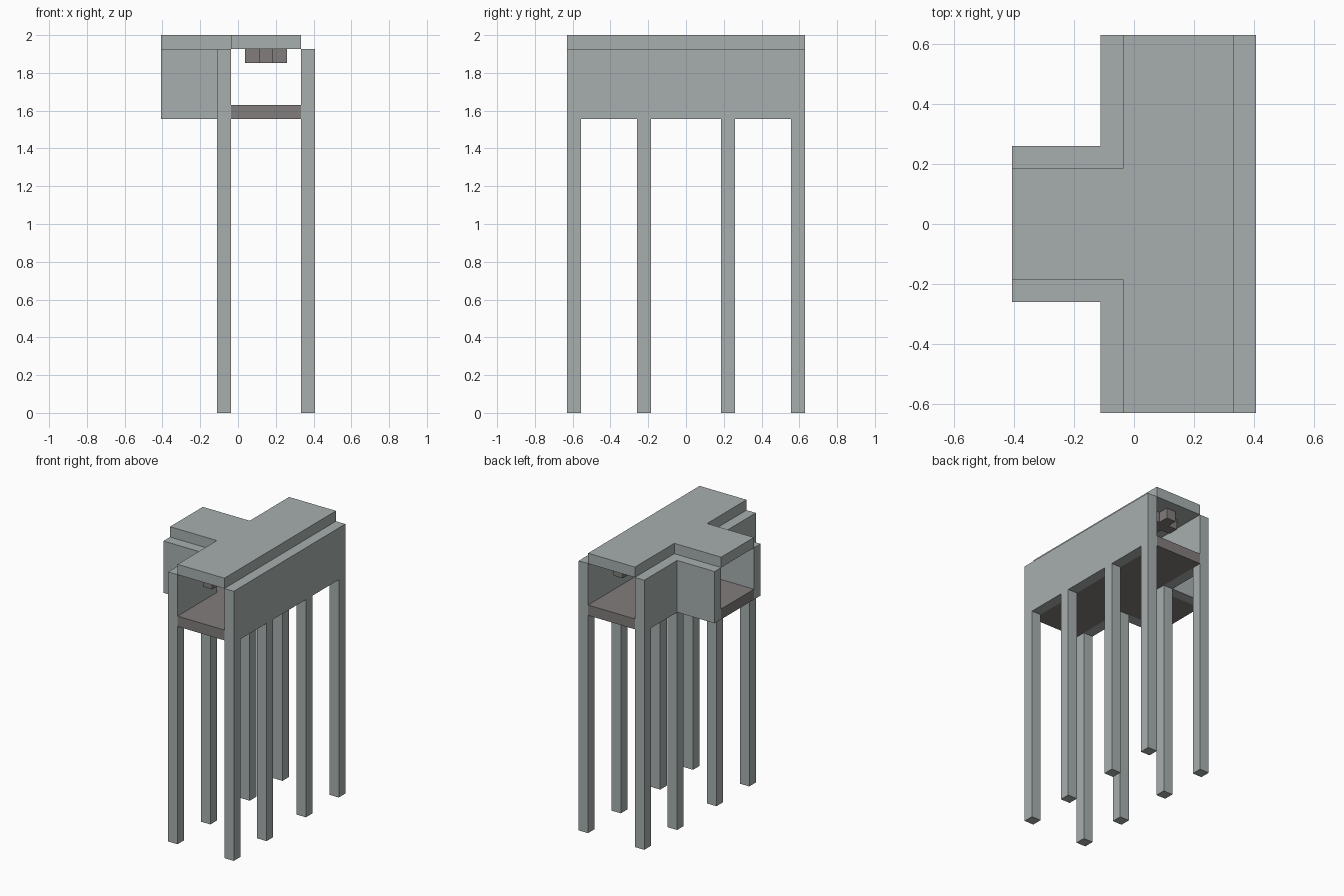
import bpy
import bmesh

if "Cube" in bpy.data.objects:
    bpy.data.objects.remove(bpy.data.objects["Cube"], do_unlink=True)

# Everything sits on a square module: 11 wide, 17 long, 27 high
UNIT = 2 / 27
WIDTH, LENGTH, HEIGHT = 11, 17, 27


def material(name, rgb):
    mat = bpy.data.materials.new(name)
    mat.use_nodes = True
    mat.diffuse_color = (*rgb, 1)
    mat.node_tree.nodes["Principled BSDF"].inputs["Base Color"].default_value = (*rgb, 1)
    return mat


concrete = material("pale concrete", (0.39, 0.43, 0.425))
stone = material("warm dark stone", (0.22, 0.205, 0.2))


def prism(name, outline, bottom, top, mat):
    """Extrude a plan outline, given in modules, between two levels."""
    bm = bmesh.new()
    base = bm.faces.new([bm.verts.new(((x - WIDTH / 2) * UNIT, (y - LENGTH / 2) * UNIT, bottom * UNIT))
                         for x, y in outline])
    side = bmesh.ops.extrude_face_region(bm, geom=[base])
    lifted = [v for v in side["geom"] if isinstance(v, bmesh.types.BMVert)]
    bmesh.ops.translate(bm, verts=lifted, vec=(0, 0, (top - bottom) * UNIT))
    bmesh.ops.recalc_face_normals(bm, faces=bm.faces)
    mesh = bpy.data.meshes.new(name)
    bm.to_mesh(mesh)
    bm.free()
    mesh.materials.append(mat)
    obj = bpy.data.objects.new(name, mesh)
    bpy.context.collection.objects.link(obj)
    return obj


def rect(x0, y0, x1, y1):
    return [(x0, y0), (x1, y0), (x1, y1), (x0, y1)]


def flip(outline):
    return [(x, LENGTH - y) for x, y in outline]


# T-shaped floor and roof slabs
passage = [(5, 0), (10, 0), (10, 17), (5, 17), (5, 11), (0, 11), (0, 6), (5, 6)]
prism("floor", passage, 21, 22, stone)
prism("roof", passage, 26, HEIGHT, concrete)

# Long straight wall and the two L-shaped corner walls
prism("long_wall", rect(10, 0, 11, 17), 21, 26, concrete)
corner = [(4, 0), (5, 0), (5, 6), (0, 6), (0, 5), (4, 5)]
prism("front_corner_wall", corner, 21, 26, concrete)
prism("back_corner_wall", flip(corner), 21, 26, concrete)

# Two rows of four pillars
for row, x in (("left", 10), ("right", 4)):
    for i, y in enumerate((0, 5, 11, 16)):
        prism(f"{row}_pillar_{i + 1}", rect(x, y, x + 1, y + 1), 0, 21, concrete)

# Cross-shaped ceiling fixtures near both ends
cross = [(7, 1), (8, 1), (8, 2), (9, 2), (9, 3), (8, 3),
         (8, 4), (7, 4), (7, 3), (6, 3), (6, 2), (7, 2)]
prism("front_ceiling_fixture", cross, 25, 26, stone)
prism("back_ceiling_fixture", flip(cross), 25, 26, stone)
